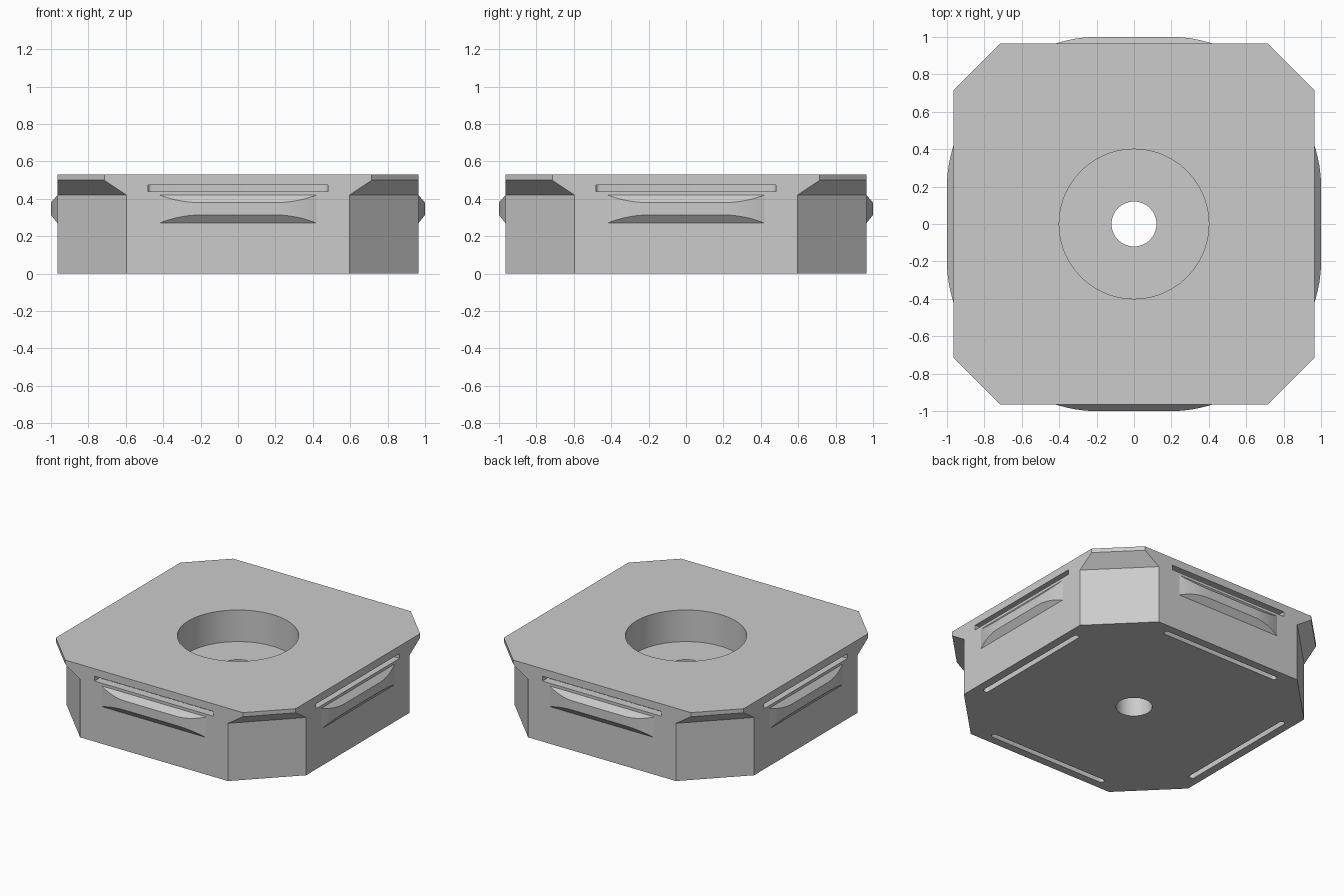
import bpy, bmesh, math
from mathutils import Matrix

cube = bpy.data.objects.get("Cube")
if cube:
    bpy.data.objects.remove(cube, do_unlink=True)

HALF = 0.965     # half width of the block
TOP = 0.53       # height of the block

grey = bpy.data.materials.new("plain grey")
grey.use_nodes = True
grey.diffuse_color = (0.6, 0.6, 0.6, 1)
grey.node_tree.nodes["Principled BSDF"].inputs["Base Color"].default_value = (0.6, 0.6, 0.6, 1)


def loft(name, rings, turn=0):
    """Join rings of matching points into a closed solid, turned about z."""
    bm = bmesh.new()
    loops = [[bm.verts.new(p) for p in ring] for ring in rings]
    n = len(loops[0])
    for a, b in zip(loops, loops[1:]):
        for i in range(n):
            j = (i + 1) % n
            bm.faces.new((a[i], a[j], b[j], b[i]))
    bm.faces.new(loops[0][::-1])
    bm.faces.new(loops[-1])
    bmesh.ops.recalc_face_normals(bm, faces=bm.faces)
    bm.transform(Matrix.Rotation(turn, 4, 'Z'))
    mesh = bpy.data.meshes.new(name)
    bm.to_mesh(mesh)
    bm.free()
    mesh.materials.append(grey)
    obj = bpy.data.objects.new(name, mesh)
    bpy.context.collection.objects.link(obj)
    return obj


def prism(name, outline, low, high, turn=0):
    return loft(name, [[(x, y, z) for x, y in outline] for z in (low, high)], turn)


def circle(radius, sides=96):
    steps = [math.tau * i / sides for i in range(sides)]
    return [(radius * math.cos(a), radius * math.sin(a)) for a in steps]


def octagon(cut, z):
    """Square with its corners cut off where an edge reaches the given distance."""
    ring = []
    for k in range(4):
        c, s = round(math.cos(k * math.pi / 2)), round(math.sin(k * math.pi / 2))
        for x, y in ((HALF, -cut), (HALF, cut)):
            ring.append((c * x - s * y, s * x + c * y, z))
    return ring


def slit(length, centre, width, arc_steps=8):
    """Long thin outline with round ends, lying along x."""
    r = width / 2
    points = []
    for side in (1, -1):
        for i in range(arc_steps + 1):
            a = math.pi * i / arc_steps - math.pi / 2
            points.append((side * (length - r + r * math.cos(a)), centre + side * r * math.sin(a)))
    return points


def catch_section(x):
    """Bevelled section of a catch, which fades out towards both ends."""
    past_flat = max(0, abs(x) - 0.2) / 0.22
    d = 0.035 * (1 - past_flat ** 2)
    return [(x, -HALF + 0.01, 0.27), (x, -HALF, 0.27), (x, -HALF - d, 0.27 + 1.25 * d),
            (x, -HALF - d, 0.42 - 1.15 * d), (x, -HALF, 0.42), (x, -HALF + 0.01, 0.42)]


# Block with corners that flare out towards the top
block = loft("block", [octagon(0.595, 0), octagon(0.595, 0.42),
                       octagon(0.715, 0.50), octagon(0.715, TOP)])

# Round recess, through hole and the slots that free each side wall
cutters = [prism("recess_cutter", circle(0.4), 0.30, TOP + 0.1),
           prism("hole_cutter", circle(0.12), -0.1, TOP)]
slot = [(-0.48, -1.1), (0.48, -1.1), (0.48, -0.885), (-0.48, -0.885)]
for k in range(4):
    turn = k * math.pi / 2
    cutters.append(prism("wall_slit_cutter", slit(0.48, -0.885, 0.04), -0.1, 0.475, turn))
    cutters.append(prism("side_slot_cutter", slot, 0.44, 0.475, turn))

bpy.context.view_layer.objects.active = block
for cutter in cutters:
    cut = block.modifiers.new("cut", 'BOOLEAN')
    cut.operation = 'DIFFERENCE'
    cut.solver = 'EXACT'
    cut.object = cutter
    bpy.ops.object.modifier_apply(modifier=cut.name)
    bpy.data.objects.remove(cutter, do_unlink=True)

# Snap catches, one on each side
parts = [block]
stations = [-0.42 + 0.84 * i / 42 for i in range(43)]
for k, side in enumerate(("front", "left", "back", "right")):
    parts.append(loft(side + "_catch", [catch_section(x) for x in stations], k * math.pi / 2))

# Smooth the round walls and keep the edges crisp
bpy.ops.object.select_all(action='DESELECT')
for part in parts:
    part.select_set(True)
bpy.ops.object.shade_smooth_by_angle(angle=math.radians(25))
